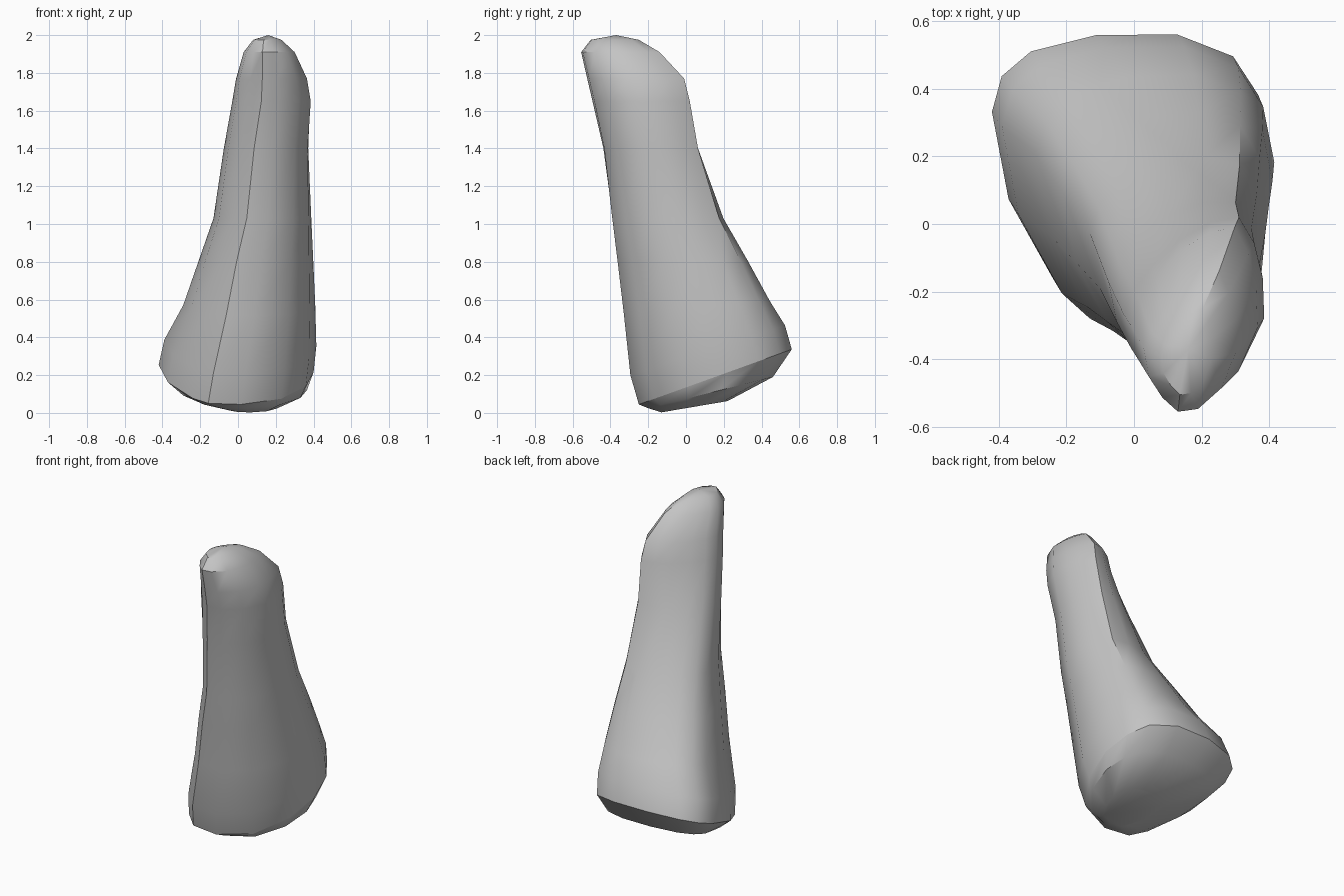
import bpy
import bmesh

cube = bpy.data.objects.get("Cube")
if cube:
    bpy.data.objects.remove(cube, do_unlink=True)

# Outlines as fractions of a level's width and depth, counterclockwise from the front crease
BASE_OUTLINE = [(.32, .02), (.53, 0), (.79, .1), (.95, .33), (1, .58), (.96, .78), (.87, .92),
                (.67, 1), (.38, 1), (.14, .94), (.035, .85), (0, .72), (.06, .4), (.22, .11)]
TOP_OUTLINE = [(.37, 0), (.59, .02), (.85, .17), (1, .42), (.99, .65), (.93, .85), (.82, 1),
               (.62, .97), (.4, .87), (.2, .72), (.07, .58), (0, .44), (.05, .25), (.2, .1)]
TOP_START = 1.65
FRONT_CREASE, BACK_RIGHT_CREASE = 0, 6
RIM, WAIST = 2, 6

# Levels: height, slope along depth, x range, y range
LEVELS = [
    (.025, .17, -.1, .22, -.13, .22),
    (.075, .25, -.33, .365, -.2, .46),
    (.135, .36, -.42, .4, -.25, .56),
    (.295, .32, -.39, .415, -.295, .525),
    (.55, .1, -.29, .41, -.33, .445),
    (.8, 0, -.21, .4, -.365, .335),
    (1.03, 0, -.13, .39, -.395, .205),
    (1.4, 0, -.075, .375, -.44, .075),
    (1.65, 0, -.03, .385, -.495, .02),
    (1.77, 0, -.01, .365, -.523, -.01),
    (1.91, 0, .03, .3, -.555, -.14),
    (1.975, 0, .08, .23, -.505, -.25),
]
SUMMIT = (.16, -.37, 2)


def mix(a, b, t):
    return a + (b - a) * t


def make_ring(bm, level):
    z, slope, x0, x1, y0, y1 = level
    t = min(z / TOP_START, 1) ** 2
    ring = []
    for (bu, bv), (tu, tv) in zip(BASE_OUTLINE, TOP_OUTLINE):
        x = mix(x0, x1, mix(bu, tu, t))
        y = mix(y0, y1, mix(bv, tv, t))
        ring.append(bm.verts.new((x, y, z + slope * y)))
    return ring


# Stone body lofted through the levels
bm = bmesh.new()
rings = [make_ring(bm, level) for level in LEVELS]
count = len(BASE_OUTLINE)
for low, high in zip(rings, rings[1:]):
    for i in range(count):
        j = (i + 1) % count
        bm.faces.new((low[i], low[j], high[j], high[i]))

# Underside and rounded summit
bm.faces.new(list(reversed(rings[0])))
summit = bm.verts.new(SUMMIT)
for i in range(count):
    bm.faces.new((rings[-1][i], rings[-1][(i + 1) % count], summit))

# Sharp creases up the front and the upper back right corner, and around the lower rim
for face in bm.faces:
    face.smooth = True
for column, start in ((FRONT_CREASE, RIM), (BACK_RIGHT_CREASE, WAIST)):
    for low, high in zip(rings[start:-2], rings[start + 1:]):
        bm.edges.get((low[column], high[column])).smooth = False
for i in range(count):
    bm.edges.get((rings[RIM][i], rings[RIM][(i + 1) % count])).smooth = False

bmesh.ops.recalc_face_normals(bm, faces=bm.faces[:])
mesh = bpy.data.meshes.new("standing_stone")
bm.to_mesh(mesh)
bm.free()
stone = bpy.data.objects.new("standing_stone", mesh)
bpy.context.collection.objects.link(stone)

# Plain grey stone
grey = bpy.data.materials.new("stone_grey")
grey.use_nodes = True
colour = (.55, .55, .55, 1)
grey.diffuse_color = colour
grey.node_tree.nodes["Principled BSDF"].inputs["Base Color"].default_value = colour
mesh.materials.append(grey)

bpy.ops.object.select_all(action="DESELECT")
stone.select_set(True)
bpy.context.view_layer.objects.active = stone
bpy.ops.object.shade_smooth_by_angle(angle=.7)
